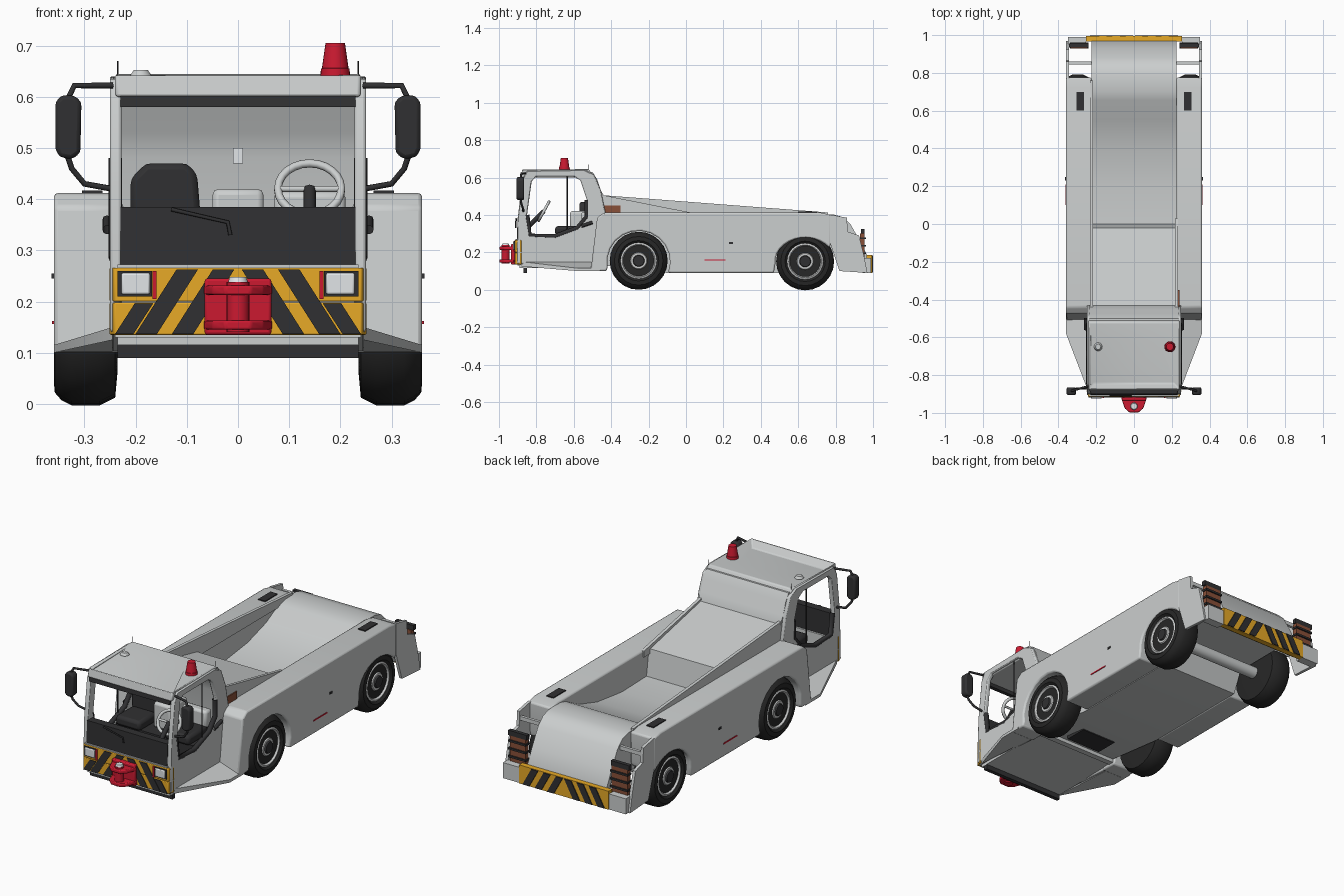
import bpy, bmesh, math

if "Cube" in bpy.data.objects:
    bpy.data.objects.remove(bpy.data.objects["Cube"], do_unlink=True)

def material(name, r, g, b):
    m = bpy.data.materials.new(name)
    m.use_nodes = True
    m.diffuse_color = (r, g, b, 1)
    m.node_tree.nodes["Principled BSDF"].inputs["Base Color"].default_value = (r, g, b, 1)
    return m

PAINT = material("grey paint", .6, .62, .62)
DARK = material("dark trim", .03, .03, .032)
TYRE = material("tyre rubber", .02, .02, .02)
YELLOW = material("safety yellow", .8, .4, .02)
RED = material("signal red", .6, .01, .03)
BROWN = material("brown lamp", .25, .08, .04)
RIM = material("wheel metal", .62, .63, .63)
LAMP = material("lamp glass", .75, .78, .8)
SIDES = ((1, "left"), (-1, "right"))

def loft(name, rings, mat, bevel=0, loop=False):
    """Bridge rings of equal length; cap the ends, or close the last onto the first."""
    bm = bmesh.new()
    V = [[bm.verts.new(p) for p in ring] for ring in rings]
    if loop:
        V.append(V[0])
    else:
        bm.faces.new(V[0])
        bm.faces.new(V[-1][::-1])
    for A, B in zip(V, V[1:]):
        for i in range(len(A)):
            bm.faces.new((A[i - 1], A[i], B[i], B[i - 1]))
    bmesh.ops.recalc_face_normals(bm, faces=bm.faces)
    me = bpy.data.meshes.new(name)
    bm.to_mesh(me)
    bm.free()
    me.materials.append(mat)
    ob = bpy.data.objects.new(name, me)
    bpy.context.collection.objects.link(ob)
    if bevel:
        mod = ob.modifiers.new("Bevel", 'BEVEL')
        mod.width, mod.segments, mod.limit_method = bevel, 2, 'ANGLE'
    bpy.ops.object.select_all(action='DESELECT')
    ob.select_set(True)
    bpy.context.view_layer.objects.active = ob
    bpy.ops.object.shade_smooth_by_angle(angle=math.radians(35))

def prism(name, pts, a, b, mat, axis='x', bevel=0):
    """Extrude an outline from a to b: axis x takes (y, z), y takes (x, z), z takes (x, y)."""
    place = {'x': lambda p, t: (t, p[0], p[1]), 'y': lambda p, t: (p[0], t, p[1]),
             'z': lambda p, t: (p[0], p[1], t)}[axis]
    loft(name, [[place(p, t) for p in pts] for t in (a, b)], mat, bevel)

def box(name, x, y, z, mat, bevel=0):
    prism(name, [(x[0], y[0]), (x[1], y[0]), (x[1], y[1]), (x[0], y[1])], z[0], z[1], mat, 'z', bevel)

def pair(name, x, y, z, mat, bevel=0):
    for s, side in SIDES:
        box(f"{side}_{name}", (s * x[0], s * x[1]), y, z, mat, bevel)

def arc(cy, cz, ry, rz, a0, a1, n=12):
    angles = [math.radians(a0 + (a1 - a0) * i / n) for i in range(n + 1)]
    return [(cy + ry * math.cos(a), cz + rz * math.sin(a)) for a in angles]

def lathe(name, profile, u, v, mat, axis='z', s=1, n=24):
    """Rings of (radius, position) about an upright axis at (x, y) or an axle at (y, z)."""
    rings = [(t * s, arc(u, v, r, r, 0, 360 - 360 / n, n - 1)) for r, t in profile]
    loft(name, [[(p, q, t) if axis == 'z' else (t, p, q) for p, q in ring] for t, ring in rings], mat)

def tube(name, pts, r, mat, cyclic=False):
    cu = bpy.data.curves.new(name, 'CURVE')
    cu.dimensions, cu.bevel_depth, cu.bevel_resolution = '3D', r, 2
    sp = cu.splines.new('POLY')
    sp.points.add(len(pts) - 1)
    for p, co in zip(sp.points, pts):
        p.co = (*co, 1)
    sp.use_cyclic_u = cyclic
    cu.materials.append(mat)
    bpy.context.collection.objects.link(bpy.data.objects.new(name, cu))

def stripes(name, starts, w, lean, z0, z1, y):
    for s, side in SIDES:
        for k, x in enumerate(starts):
            pts = [(x, z0), (x + w, z0), (x + w - lean, z1), (x - lean, z1)]
            prism(f"{side}_{name}_{k + 1}", [(s * a, b) for a, b in pts], y, y + .006, DARK, 'y')

# Side bodies with wheel arches, deck walls and open tail panels
body = [(-.51, .10), (-.425, .10)] + arc(-.253, .15, .168, .165, 190, -20) + [(-.08, .09), (.47, .09)]
body += arc(.637, .15, .16, .128, 185, 35) + [(.775, .25), (.775, .40), (.72, .412), (-.44, .412), (-.475, .385)]
tail = [(.77, .25), (.77, .402), (.86, .385), (.865, .31), (.925, .29), (.95, .19), (.97, .09), (.82, .10)]
for s, side in SIDES:
    prism(side + "_side_body", body, s * .225, s * .36, PAINT, bevel=.008)
    prism(side + "_tail_panel", tail, s * .345, s * .36, PAINT)
prism("left_deck_wall", [(-.44, .505), (.03, .412), (.03, .38), (-.44, .38)], .218, .234, PAINT)
prism("right_deck_wall", [(-.44, .505), (.76, .413), (.76, .38), (-.44, .38)], -.234, -.218, PAINT)
box("engine_bay_tank", (.234, .24), (-.44, -.35), (.412, .45), BROWN)
pair("tail_lamp", (.245, .335), (.93, .955), (.16, .30), BROWN)
for k in range(3):
    pair(f"tail_louvre_{k + 1}", (.24, .34), (.93, .962), (.19 + .04 * k, .2 + .04 * k), DARK)
pair("tail_lamp_cap", (.24, .345), (.935, .955), (.30, .325), DARK)
pair("tail_crossbar", (.22, .35), (.845, .86), (.34, .36), PAINT)
pair("bumper_end", (.255, .35), (.945, .99), (.09, .17), PAINT)
pair("deck_vent", (.265, .305), (.60, .70), (.41, .417), DARK)
pair("side_marking", (.36, .363), (.10, .21), (.156, .162), RED)
pair("side_catch", (.36, .364), (.23, .25), (.245, .255), DARK)

# Central deck: sloping cover, open pit and rounded rear hump
deck = [(-.44, .495), (-.02, .405), (0, .27), (.2, .265), (.4, .29), (.55, .335), (.655, .39), (.70, .402),
        (.79, .402), (.84, .388), (.88, .35), (.93, .26), (.97, .18), (.97, .10), (.95, .10), (.93, .2), (.55, .2),
        (.5, .09), (-.1, .09), (-.44, .13)]
prism("deck", deck, -.226, .226, PAINT)
box("belly_hatch", (-.1, .1), (-.39, -.27), (.105, .125), DARK)

# Wheels
tyre = [(.092, .345), (.108, .36), (.13, .358), (.145, .345), (.155, .325), (.155, .27), (.14, .24), (.085, .235)]
rim = [(.097, .33), (.097, .35), (.088, .354), (.08, .341), (.05, .339), (.042, .35)]
for end, cy, cz in (("front", -.253, .155), ("rear", .637, .152)):
    lathe(end + "_axle", [(.03, -.3), (.03, .3)], cy, cz, PAINT, 'x')
    for s, side in SIDES:
        lathe(f"{side}_{end}_tyre", tyre, cy, cz, TYRE, 'x', s)
        lathe(f"{side}_{end}_rim", rim, cy, cz, RIM, 'x', s)
        lathe(f"{side}_{end}_hub", [(.033, .345), (.028, .358)], cy, cz, DARK, 'x', s)

# Cab sides: outer outline and door opening with matching points
outer = [(-.905, .14), (-.90, .38), (-.875, .59), (-.85, .635), (-.54, .64), (-.49, .615), (-.455, .53), (-.43, .41),
         (-.46, .10), (-.60, .11)]
inner = [(-.835, .29), (-.85, .40), (-.825, .58), (-.80, .605), (-.60, .605), (-.565, .585), (-.53, .48), (-.53, .39),
         (-.58, .33), (-.70, .285)]
mirror = [(.308, .49), (.325, .478), (.35, .483), (.357, .5), (.357, .59), (.345, .603), (.32, .603), (.306, .59)]
for s, side in SIDES:
    rings = [[(s * x, *p) for p in loop] for x, loop in ((.25, outer), (.25, inner), (.228, inner), (.228, outer))]
    loft(side + "_cab_frame", rings, PAINT, .006, True)
    tube(side + "_door_seal", [(s * .24, *inner[i]) for i in (1, 0, 9, 8, 7, 6)], .013, DARK)
    tube(side + "_window_bar", [(s * .24, -.635, .29), (s * .24, -.635, .605)], .003, DARK)
    tube(side + "_door_handle", [(s * .256, -.56, .34), (s * .256, -.50, .36)], .009, DARK)
    tube(side + "_antenna", [(s * .235, -.52, .63), (s * .235, -.52, .67)], .0015, DARK)
    # Step that narrows and rises to the front
    step = [(.245, -.88), (.36, -.58), (.36, -.46), (.245, -.46)]
    loft(side + "_step", [[(s * x, y, z) for (x, y), z in zip(step, zs)] for zs in
                          ((.125, .10, .10, .10), (.15, .115, .115, .15))], PAINT)
    # Mirror and its arms
    prism(side + "_mirror", [(s * x, z) for x, z in mirror], -.905, -.865, DARK, 'y', .008)
    tube(side + "_mirror_arm_top", [(s * .245, -.86, .622), (s * .32, -.88, .622), (s * .335, -.885, .59)], .006, DARK)
    tube(side + "_mirror_arm_bottom", [(s * .335, -.885, .49), (s * .325, -.88, .46), (s * .3, -.87, .43),
         (s * .245, -.87, .42)], .006, DARK)

# Roof with a wedge-shaped hollow that falls to the front
def ring(w0, y0, z0, w1, y1, z1):
    return [(-w0, y0, z0), (w0, y0, z0), (w1, y1, z1), (-w1, y1, z1)]

loft("roof", [ring(.24, -.885, .6, .24, -.49, .6), ring(.24, -.875, .645, .24, -.52, .645),
              ring(.215, -.845, .608, .135, -.63, .642)], PAINT, .006)
lathe("beacon", [(.029, .64), (.028, .655), (.026, .656), (.019, .705)], .19, -.65, RED)
lathe("roof_cap", [(.022, .64), (.014, .652)], -.19, -.65, PAINT)

# Cab shell and interior
prism("cab_rear_wall", [(-.53, .63), (-.50, .63), (-.475, .59), (-.455, .53), (-.43, .49), (-.43, .11), (-.46, .11),
      (-.46, .48), (-.48, .53)], -.235, .235, PAINT)
box("cab_floor", (-.235, .235), (-.89, -.45), (.115, .14), PAINT)
prism("front_panel", [(-.905, .265), (-.9, .385), (-.86, .385), (-.86, .265)], -.23, .23, DARK)
prism("windscreen_header", [(-.885, .58), (-.882, .605), (-.865, .605), (-.865, .58)], -.23, .23, DARK)
box("front_lip", (-.235, .235), (-.912, -.87), (.264, .272), PAINT)
tube("wiper", [(-.13, -.908, .38), (-.02, -.91, .355), (-.015, -.91, .33)], .004, DARK)
pair("seat", (.07, .21), (-.70, -.54), (.29, .34), DARK, .015)
prism("passenger_backrest", [(-.21, .33), (-.07, .33), (-.08, .45), (-.1, .47), (-.18, .47), (-.21, .44)],
      -.57, -.52, DARK, 'y', .012)
box("driver_backrest", (.07, .21), (-.56, -.51), (.33, .415), PAINT, .012)
box("seat_plinth", (-.22, .22), (-.68, -.47), (.14, .29), DARK)
box("center_console", (-.05, .05), (-.62, -.48), (.29, .42), PAINT, .012)
box("rear_switch", (-.01, .01), (-.495, -.46), (.47, .5), LAMP)
wheel = [(x, -.76 + (z - .42) * .55, z) for x, z in arc(.14, .42, .062, .05, 0, 345, 23)]
tube("steering_wheel", wheel, .008, PAINT, True)
tube("steering_column", [(.14, -.76, .42), (.14, -.85, .33)], .012, DARK)
tube("steering_spoke", [wheel[0], wheel[12]], .006, PAINT)

# Front bumper with mirrored warning stripes and headlights
box("bumper_backing", (-.24, .24), (-.90, -.85), (.13, .265), PAINT)
box("front_skirt", (-.235, .235), (-.87, -.85), (.09, .135), DARK)
for label, z0, z1 in (("lower", .135, .198), ("upper", .2, .266)):
    prism(f"front_bumper_{label}", [(-.252, -.88), (-.242, -.915), (.242, -.915), (.252, -.88)], z0, z1, YELLOW, 'z', .003)
stripes("front_stripe", (.087, .158), .042, .08, .137, .263, -.918)
stripes("front_corner_stripe", (.204,), .036, .038, .137, .196, -.918)
pair("headlight_frame", (.168, .235), (-.919, -.89), (.21, .26), DARK)
pair("headlight", (.172, .228), (-.925, -.9), (.214, .256), LAMP, .004)
pair("indicator", (.159, .167), (-.922, -.9), (.205, .26), RED)

# Red tow hitch
box("hitch_plate", (-.065, .065), (-.935, -.91), (.135, .245), RED, .005)
jaw = [(-.068, -.92), (.068, -.92), (.05, -.975), (.025, -.997), (-.025, -.997), (-.05, -.975)]
for label, z in (("lower", .145), ("upper", .213)):
    prism(f"hitch_{label}_jaw", jaw, z, z + .018, RED, 'z', .004)
lathe("hitch_pin", [(.022, .14), (.022, .238)], 0, -.965, RED)
lathe("hitch_pin_head", [(.02, .236), (.016, .248)], 0, -.965, LAMP)

# Rear bumper with warning stripes
box("rear_bumper", (-.255, .255), (.965, .994), (.09, .185), YELLOW)
stripes("rear_stripe", (.055, .125, .195), .038, .05, .092, .183, .993)
